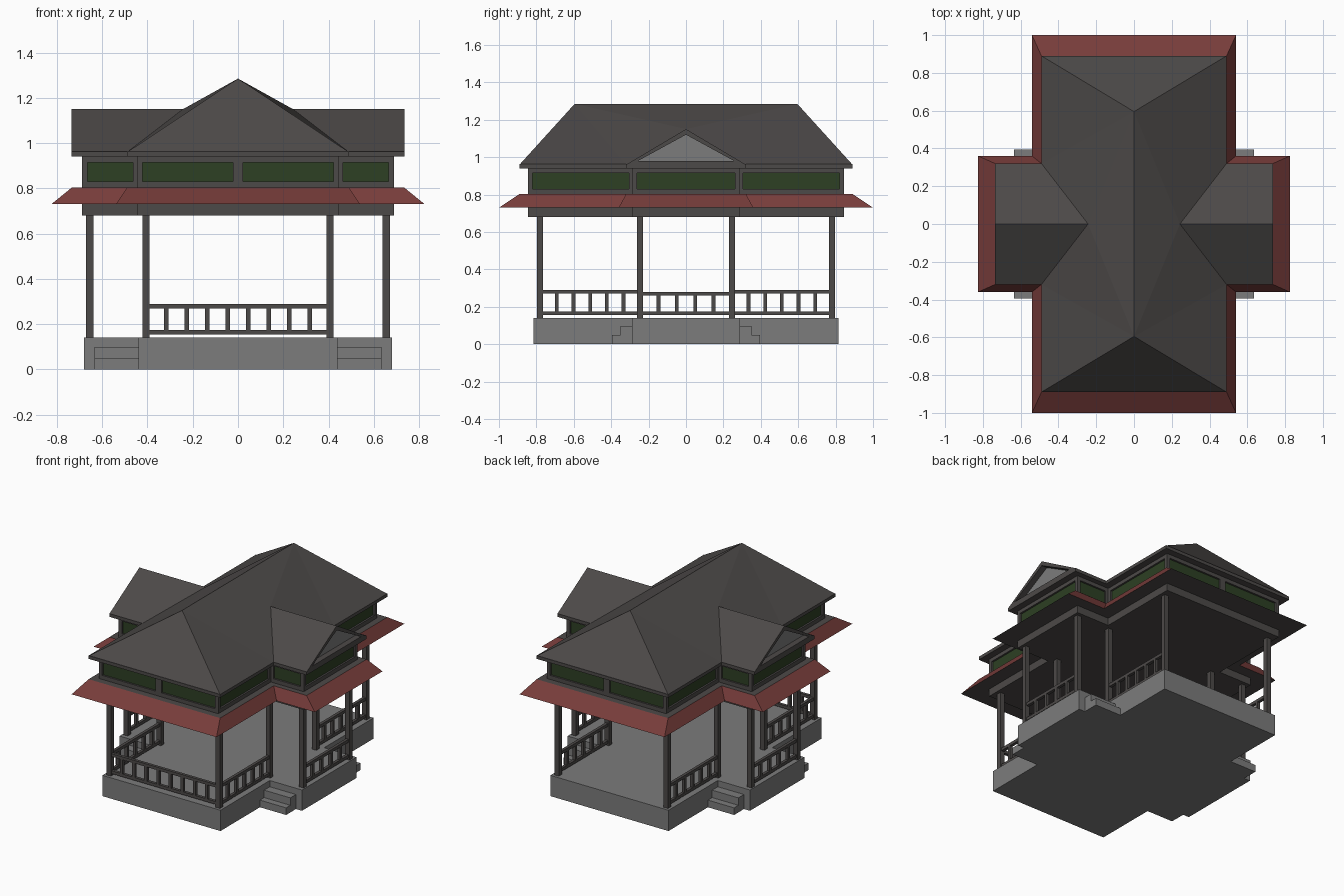
import bpy, bmesh

if "Cube" in bpy.data.objects:
    bpy.data.objects.remove(bpy.data.objects["Cube"])


def material(name, rgb):
    m = bpy.data.materials.new(name)
    m.diffuse_color = (*rgb, 1)
    m.use_nodes = True
    m.node_tree.nodes["Principled BSDF"].inputs["Base Color"].default_value = m.diffuse_color
    return m


STONE = material("grey stone", (0.2, 0.2, 0.2))
DARK = material("dark slate", (0.073, 0.067, 0.065))
RED = material("brick red", (0.185, 0.046, 0.043))
GREEN = material("dark green glass", (0.026, 0.05, 0.017))


def finish(name, bm, *mats):
    me = bpy.data.meshes.new(name)
    bm.to_mesh(me)
    bm.free()
    for m in mats:
        me.materials.append(m)
    ob = bpy.data.objects.new(name, me)
    bpy.context.collection.objects.link(ob)
    return ob


def add_box(bm, lo, hi):
    vs = bmesh.ops.create_cube(bm, size=1)["verts"]
    for v in vs:
        v.co = [(a + b) / 2 + c * (b - a) for a, b, c in zip(lo, hi, v.co)]


def cross(xm, ym, xa, ya):
    """Cross-shaped plan: main block xm by ym, side arms xa by ya."""
    q = [(xm, ym), (xm, ya), (xa, ya)]
    return ([(x, -y) for x, y in q] + [(x, y) for x, y in q[::-1]]
            + [(-x, y) for x, y in q] + [(-x, -y) for x, y in q[::-1]])


def cross_prism(name, plan, z0, z1, *mats, top=None):
    bm = bmesh.new()
    lower = [bm.verts.new((x, y, z0)) for x, y in cross(*plan)]
    upper = [bm.verts.new((x, y, z1)) for x, y in cross(*(top or plan))]
    caps = [bm.faces.new(lower[::-1]), bm.faces.new(upper)]
    for i in range(12):
        j = (i + 1) % 12
        bm.faces.new((lower[i], lower[j], upper[j], upper[i]))
    if len(mats) > 1:          # second material goes on the flat caps
        for f in caps:
            f.material_index = 1
    return finish(name, bm, *mats)


# Stone platform and corner steps
cross_prism("platform", (0.44, 0.815, 0.68, 0.29), 0, 0.14, STONE)
bm = bmesh.new()
for sx in (-1, 1):
    for sy in (-1, 1):
        for depth, h in ((0.395, 0.048), (0.35, 0.098)):
            xs, ys = sorted((sx * 0.44, sx * 0.635)), sorted((sy * 0.29, sy * depth))
            add_box(bm, (xs[0], ys[0], 0), (xs[1], ys[1], h))
finish("corner_steps", bm, STONE)

# Posts
PX, PY, AX, AY = 0.407, 0.78, 0.655, 0.245
bm = bmesh.new()
for sx in (-1, 1):
    for sy in (-1, 1):
        for x, y in ((PX, PY), (PX, AY), (AX, AY)):
            x, y = x * sx, y * sy
            add_box(bm, (x - 0.016, y - 0.016, 0.14), (x + 0.016, y + 0.016, 0.68))
finish("posts", bm, DARK)


# Railings between posts
def railing(name, a, b, count, top):
    bm = bmesh.new()
    r = 0.01
    (x0, y0), (x1, y1) = a, b
    for z in (0.155, top - 0.02):
        add_box(bm, (x0 - r, y0 - r, z), (x1 + r, y1 + r, z + 0.02))
    for i in range(1, count + 1):
        t = i / (count + 1)
        x, y = x0 + (x1 - x0) * t, y0 + (y1 - y0) * t
        add_box(bm, (x - r, y - r, 0.165), (x + r, y + r, top - 0.01))
    finish(name, bm, DARK)


railing("front_railing", (-PX, -PY), (PX, -PY), 8, 0.29)
for side, s in (("left", -1), ("right", 1)):
    railing(side + "_front_railing", (s * PX, -PY), (s * PX, -AY), 5, 0.29)
    railing(side + "_back_railing", (s * PX, AY), (s * PX, PY), 5, 0.29)
    railing(side + "_arm_railing", (s * AX, -AY), (s * AX, AY), 4, 0.28)

# Beam, skirt roof, window band and eave
WALL = (0.445, 0.845, 0.69, 0.285)
EAVE = (0.49, 0.89, 0.735, 0.32)
cross_prism("beam", WALL, 0.68, 0.73, DARK)
cross_prism("skirt_roof", (0.54, 1.0, 0.825, 0.36), 0.73, 0.803, RED, DARK, top=EAVE)
cross_prism("window_glass", [v - 0.012 for v in WALL], 0.82, 0.925, GREEN)
cross_prism("lower_window_rail", WALL, 0.803, 0.83, DARK)
cross_prism("upper_window_rail", WALL, 0.915, 0.94, DARK)
cross_prism("eave", EAVE, 0.94, 0.962, DARK)

# Window uprights at the corners and the middle of each end
bm = bmesh.new()
xm, ym, xa, ya = WALL
w = 0.024
for sx in (-1, 1):
    for sy in (-1, 1):
        for x, y in ((xm, ym), (xm + 0.02, ya), (xm, ya + 0.02), (xa, ya)):
            xs, ys = sorted((sx * x, sx * (x - w))), sorted((sy * y, sy * (y - w)))
            add_box(bm, (xs[0], ys[0], 0.82), (xs[1], ys[1], 0.925))
for s in (-1, 1):
    y = s * (ym - w / 2)
    add_box(bm, (-0.022, y - w / 2, 0.82), (0.022, y + w / 2, 0.925))
finish("window_uprights", bm, DARK)

# Hipped main roof with gabled arms: one quarter, mirrored
P = {
    "mid": (0, 0, 1.285), "ridge": (0, 0.595, 1.285), "end": (0, 0.89, 0.96),
    "corner": (0.49, 0.89, 0.96), "inner": (0.49, 0.32, 0.96),
    "valley": (0.243, 0, 1.15), "peak": (0.735, 0, 1.15),
    "foot": (0.735, 0.32, 0.96), "base": (0.735, 0, 0.96),
    "peak1": (0.735, 0, 1.12), "foot1": (0.735, 0.26, 0.978), "base1": (0.735, 0, 0.978),
    "peak2": (0.695, 0, 1.12), "foot2": (0.695, 0.26, 0.978), "base2": (0.695, 0, 0.978),
}
FACES = ["mid valley ridge", "ridge valley inner", "ridge inner corner",
         "end ridge corner", "valley peak foot inner",
         "base foot foot1 base1", "foot peak peak1 foot1",
         "base1 foot1 foot2 base2", "foot1 peak1 peak2 foot2",
         "base2 foot2 peak2"]
bm = bmesh.new()
verts = {k: bm.verts.new(c) for k, c in P.items()}
for names in FACES:
    f = bm.faces.new([verts[n] for n in names.split()])
    f.material_index = int(names == "base2 foot2 peak2")   # recessed gable panel
roof = finish("main_roof", bm, DARK, STONE)
mod = roof.modifiers.new("mirror", "MIRROR")
mod.use_axis = (True, True, False)
